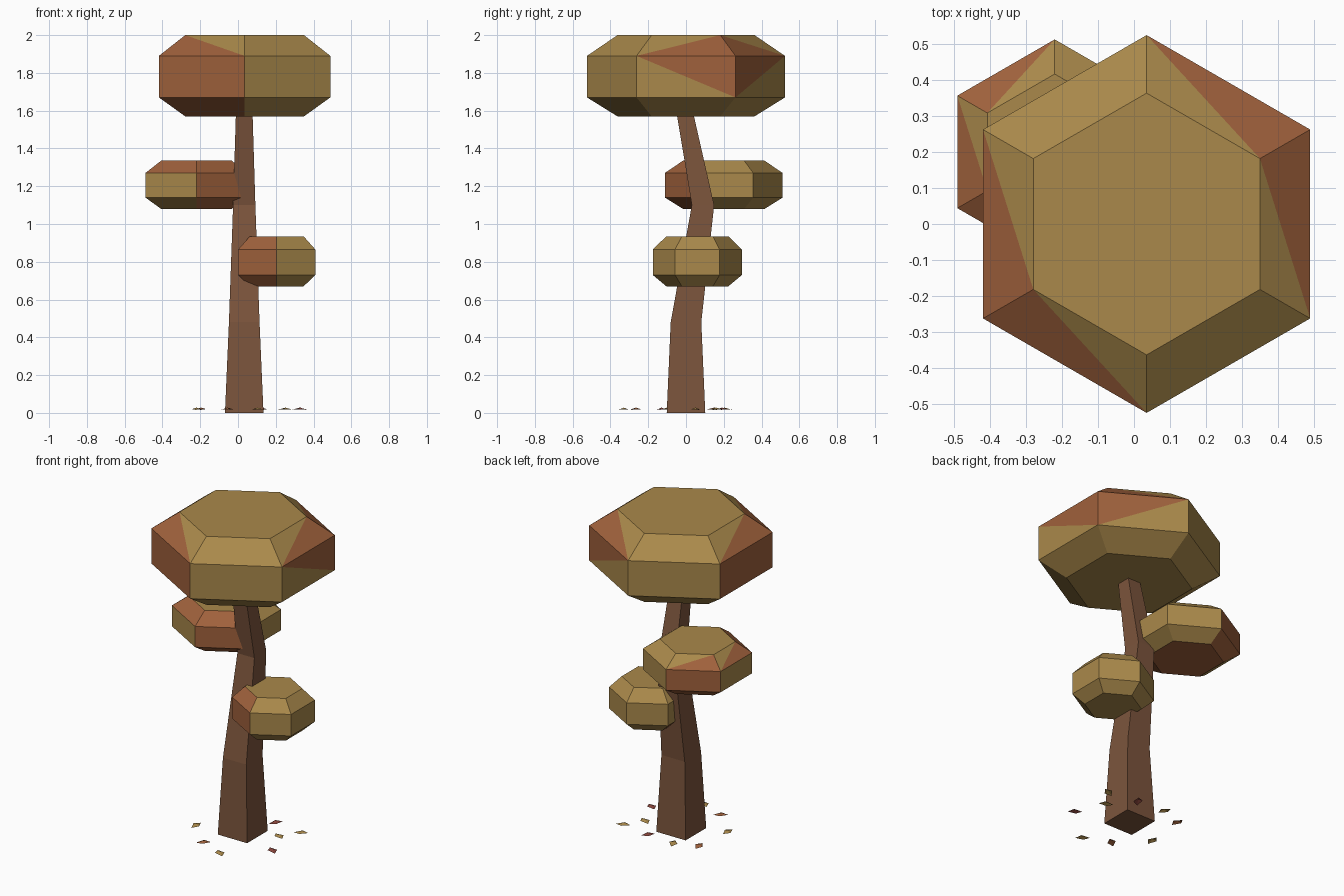
import bpy, bmesh, random
from math import cos, sin, radians
from mathutils import Vector

if "Cube" in bpy.data.objects:
    bpy.data.objects.remove(bpy.data.objects["Cube"])

random.seed(4)


def material(name, rgb):
    m = bpy.data.materials.new(name)
    m.diffuse_color = (*rgb, 1)
    m.use_nodes = True
    m.node_tree.nodes["Principled BSDF"].inputs["Base Color"].default_value = m.diffuse_color
    return m


GOLD = material("gold_foliage", (0.40, 0.25, 0.07))
RUST = material("rust_foliage", (0.35, 0.12, 0.045))
RED = material("red_leaf", (0.25, 0.06, 0.045))
BARK = material("bark", (0.20, 0.09, 0.045))


def finish(name, bm, mats):
    mesh = bpy.data.meshes.new(name)
    bm.to_mesh(mesh)
    bm.free()
    for m in mats:
        mesh.materials.append(m)
    obj = bpy.data.objects.new(name, mesh)
    bpy.context.collection.objects.link(obj)
    return obj


def loft(bm, rings, caps=(0, 0)):
    """Rings of points -> capped skin; returns the vertex rings."""
    vr = [[bm.verts.new(p) for p in r] for r in rings]
    bm.faces.new(vr[0][::-1]).material_index = caps[0]
    bm.faces.new(vr[-1]).material_index = caps[1]
    return vr


def canopy(name, x, y, radius, inset, heights, rust, caps=(0, 0)):
    """Chamfered hexagon. rust maps (band, side) to 'full' or to the corner
    a/b (lower edge + upper corner) or c/d (upper edge + lower corner)."""
    bm = bmesh.new()
    rings = []
    for z, r in zip(heights, (inset, radius, radius, inset)):
        rings.append([(x + r * cos(radians(30 + 60 * k)),
                       y + r * sin(radians(30 + 60 * k)), z) for k in range(6)])
    vr = loft(bm, rings, caps)
    for band in range(3):
        for k in range(6):
            j = (k + 1) % 6
            l0, l1, u0, u1 = vr[band][k], vr[band][j], vr[band + 1][k], vr[band + 1][j]
            mode = rust.get((band, k))
            if mode in (None, "full"):
                bm.faces.new((l0, l1, u1, u0)).material_index = int(mode == "full")
                continue
            red, other = {"a": ((l0, l1, u0), (l1, u1, u0)),
                          "b": ((l0, l1, u1), (l0, u1, u0)),
                          "c": ((l0, u1, u0), (l0, l1, u1)),
                          "d": ((l1, u1, u0), (l0, l1, u0))}[mode]
            bm.faces.new(red).material_index = 1
            bm.faces.new(other)
    return finish(name, bm, (GOLD, RUST))


# Foliage clumps: sides run NE, NW, W, SW, SE, E
canopy("top_canopy", 0.035, 0, 0.524, 0.363, (1.57, 1.67, 1.89, 2.0),
       {(1, 3): "full", (1, 2): "full", (1, 5): "d", (1, 0): "c",
        (0, 3): "full", (2, 3): "a", (2, 2): "b", (2, 0): "a", (2, 5): "b"})
canopy("middle_canopy", -0.22, 0.2, 0.312, 0.216, (1.08, 1.14, 1.27, 1.335),
       {(1, 4): "full", (2, 3): "full", (2, 4): "full", (0, 4): "full",
        (1, 1): "full", (0, 1): "full", (2, 2): "b", (2, 1): "b"}, (1, 0))
canopy("lower_canopy", 0.205, 0.06, 0.236, 0.164, (0.67, 0.73, 0.865, 0.935),
       {(1, 3): "full", (2, 3): "full", (0, 3): "full", (0, 2): "full"})

# Bent square trunk: height, y centre, half width
bm = bmesh.new()
path = [(0, 0, 0.102), (0.48, 0, 0.081), (1.1, 0.09, 0.059), (1.62, -0.012, 0.043)]
vr = loft(bm, [[(0.033 + sx * h, cy + sy * h, z)
                for sx, sy in ((-1, -1), (1, -1), (1, 1), (-1, 1))] for z, cy, h in path])
for a, b in zip(vr, vr[1:]):
    for k in range(4):
        j = (k + 1) % 4
        bm.faces.new((a[k], a[j], b[j], b[k]))
finish("trunk", bm, (BARK,))

# Fallen leaves: folded kites scattered round the base
spots = [(-0.22, -0.10, GOLD), (-0.055, -0.265, RUST), (0.105, -0.33, GOLD),
         (0.13, 0.19, RED), (0.325, 0.16, GOLD), (0.33, -0.13, RED),
         (0.25, 0.05, GOLD), (-0.055, 0.205, GOLD), (-0.195, 0.15, RUST)]
for i, (x, y, mat) in enumerate(spots):
    bm = bmesh.new()
    t = random.uniform(0, 6.28)
    pts = [(-0.042, 0, 0.016), (0, 0, 0.028), (0.042, 0, 0.018),
           (0.006, 0.026, 0.020), (-0.006, -0.026, 0.020)]
    v = [bm.verts.new(Vector((x + px * cos(t) - py * sin(t),
                              y + px * sin(t) + py * cos(t), pz))) for px, py, pz in pts]
    for f in ((0, 1, 3), (1, 2, 3), (0, 4, 1), (4, 2, 1)):
        bm.faces.new([v[n] for n in f])
    finish(f"fallen_leaf_{i + 1}", bm, (mat,))
